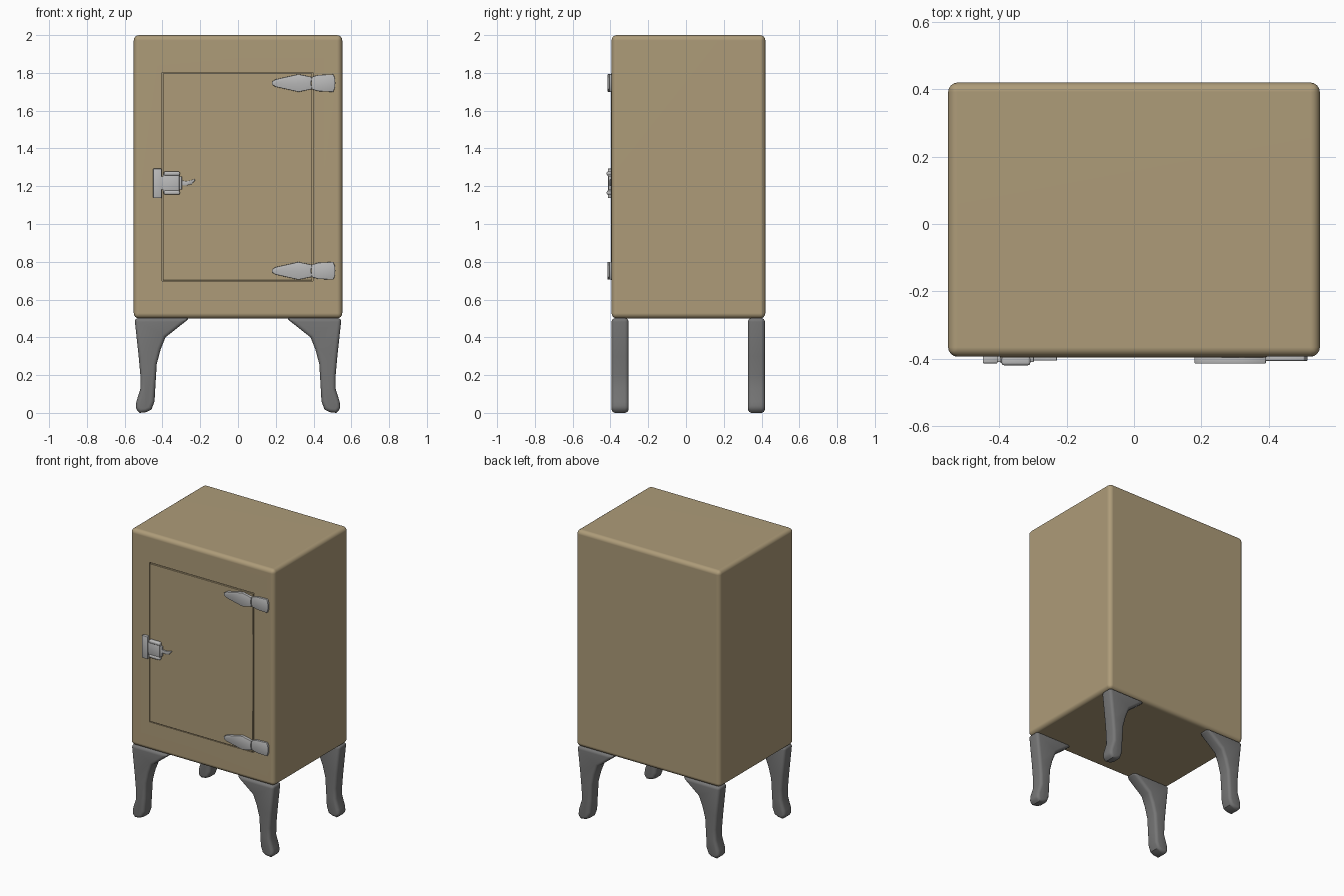
import bpy, bmesh, math

if "Cube" in bpy.data.objects:
    bpy.data.objects.remove(bpy.data.objects["Cube"])


def material(name, rgb):
    m = bpy.data.materials.new(name)
    m.diffuse_color = (*rgb, 1)
    m.use_nodes = True
    m.node_tree.nodes["Principled BSDF"].inputs["Base Color"].default_value = m.diffuse_color
    return m


TAN = material("tan_enamel", (0.42, 0.33, 0.19))
IRON = material("dark_iron", (0.18, 0.18, 0.18))
STEEL = material("steel", (0.5, 0.5, 0.5))


def finish(name, bm, mat, bevel=0.0, segments=3):
    """Bevel the sharp edges, make the object and smooth it by angle."""
    bmesh.ops.recalc_face_normals(bm, faces=bm.faces)
    if bevel:
        edges = [e for e in bm.edges if e.calc_face_angle(0) > math.radians(50)]
        bmesh.ops.bevel(bm, geom=edges, offset=bevel, segments=segments,
                        profile=0.5, affect='EDGES', clamp_overlap=True)
    me = bpy.data.meshes.new(name)
    bm.to_mesh(me)
    bm.free()
    ob = bpy.data.objects.new(name, me)
    bpy.context.collection.objects.link(ob)
    me.materials.append(mat)
    smooth(ob)
    return ob


def smooth(ob):
    bpy.ops.object.select_all(action='DESELECT')
    ob.select_set(True)
    bpy.context.view_layer.objects.active = ob
    bpy.ops.object.shade_smooth_by_angle(angle=math.radians(40))


def plate(name, points, y0, y1, mat, bevel=0.0, segments=3):
    """Extrude an outline in x, z from y0 to y1."""
    bm = bmesh.new()
    face = bm.faces.new([bm.verts.new((x, y0, z)) for x, z in points])
    new = bmesh.ops.extrude_face_region(bm, geom=[face])["geom"]
    verts = [v for v in new if isinstance(v, bmesh.types.BMVert)]
    bmesh.ops.translate(bm, verts=verts, vec=(0, y1 - y0, 0))
    return finish(name, bm, mat, bevel, segments)


def box(name, x0, x1, y0, y1, z0, z1, mat, bevel=0.0, segments=3):
    return plate(name, [(x0, z0), (x1, z0), (x1, z1), (x0, z1)],
                 y0, y1, mat, bevel, segments)


# Cabinet with a shallow recess that leaves a thin seam round the door
cabinet = box("cabinet", -0.552, 0.552, -0.394, 0.42, 0.5, 2.0, TAN, 0.028, 4)
cutter = box("door_recess_cutter", -0.403, 0.398, -0.5, -0.36, 0.697, 1.803, TAN)
cutter.hide_render = True
cut = cabinet.modifiers.new("door_recess", 'BOOLEAN')
cut.object = cutter
cut.solver = 'EXACT'
bpy.context.view_layer.objects.active = cabinet
bpy.ops.object.modifier_apply(modifier=cut.name)
bpy.data.objects.remove(cutter)
smooth(cabinet)
cabinet.modifiers.new("even_shading", 'WEIGHTED_NORMAL').keep_sharp = True

# Door
box("door", -0.398, 0.393, -0.397, -0.36, 0.702, 1.798, TAN, 0.002, 1)

# Curved legs, mirrored left to right
LEG = [(0.548, 0.502), (0.255, 0.502), (0.384, 0.40), (0.41, 0.335),
       (0.43, 0.26), (0.437, 0.15), (0.442, 0.06), (0.458, 0.018),
       (0.485, 0.004), (0.52, 0.0), (0.543, 0.02), (0.538, 0.06),
       (0.516, 0.13), (0.517, 0.2), (0.526, 0.3)]
for row, y0, y1 in (("front", -0.394, -0.304), ("back", 0.328, 0.418)):
    for side, s in (("left", -1), ("right", 1)):
        plate(f"{row}_{side}_leg", [(s * x, z) for x, z in LEG],
              y0, y1, IRON, 0.02, 4)

# Hinges: tapered strap on the door and a flared plate on the cabinet
STRAP = [(0.18, 0.008), (0.2, 0.02), (0.32, 0.047), (0.392, 0.032),
         (0.386, 0.0), (0.392, -0.032), (0.32, -0.047), (0.2, -0.02), (0.18, -0.008)]
FLARE = [(0.388, 0.032), (0.425, 0.043), (0.505, 0.047), (0.513, 0.025), (0.515, 0.0),
         (0.513, -0.025), (0.505, -0.047), (0.425, -0.043), (0.388, -0.032)]
for level, z in (("upper", 1.746), ("lower", 0.752)):
    plate(f"{level}_hinge_strap", [(x, z + d) for x, d in STRAP],
          -0.415, -0.392, STEEL, 0.003, 2)
    plate(f"{level}_hinge_plate", [(x, z + d) for x, d in FLARE],
          -0.407, -0.390, STEEL, 0.003, 2)

# Latch: keeper on the cabinet, housing with two side rails on the door
box("latch_keeper", -0.449, -0.405, -0.414, -0.39, 1.138, 1.293, STEEL, 0.003, 2)
box("latch_bolt", -0.41, -0.297, -0.41, -0.392, 1.182, 1.252, STEEL, 0.003, 2)
box("latch_housing", -0.397, -0.31, -0.414, -0.392, 1.168, 1.265, STEEL, 0.004, 2)
for level, z in (("upper", 1.267), ("lower", 1.166)):
    box(f"{level}_latch_rail", -0.393, -0.308, -0.42, -0.392,
        z - 0.011, z + 0.011, STEEL, 0.008, 3)

# Curved latch handle
HANDLE = [(-0.305, 1.204), (-0.272, 1.204), (-0.245, 1.211), (-0.228, 1.23),
          (-0.229, 1.238), (-0.25, 1.231), (-0.275, 1.226), (-0.305, 1.232)]
plate("latch_handle", HANDLE, -0.406, -0.394, STEEL, 0.003, 2)
